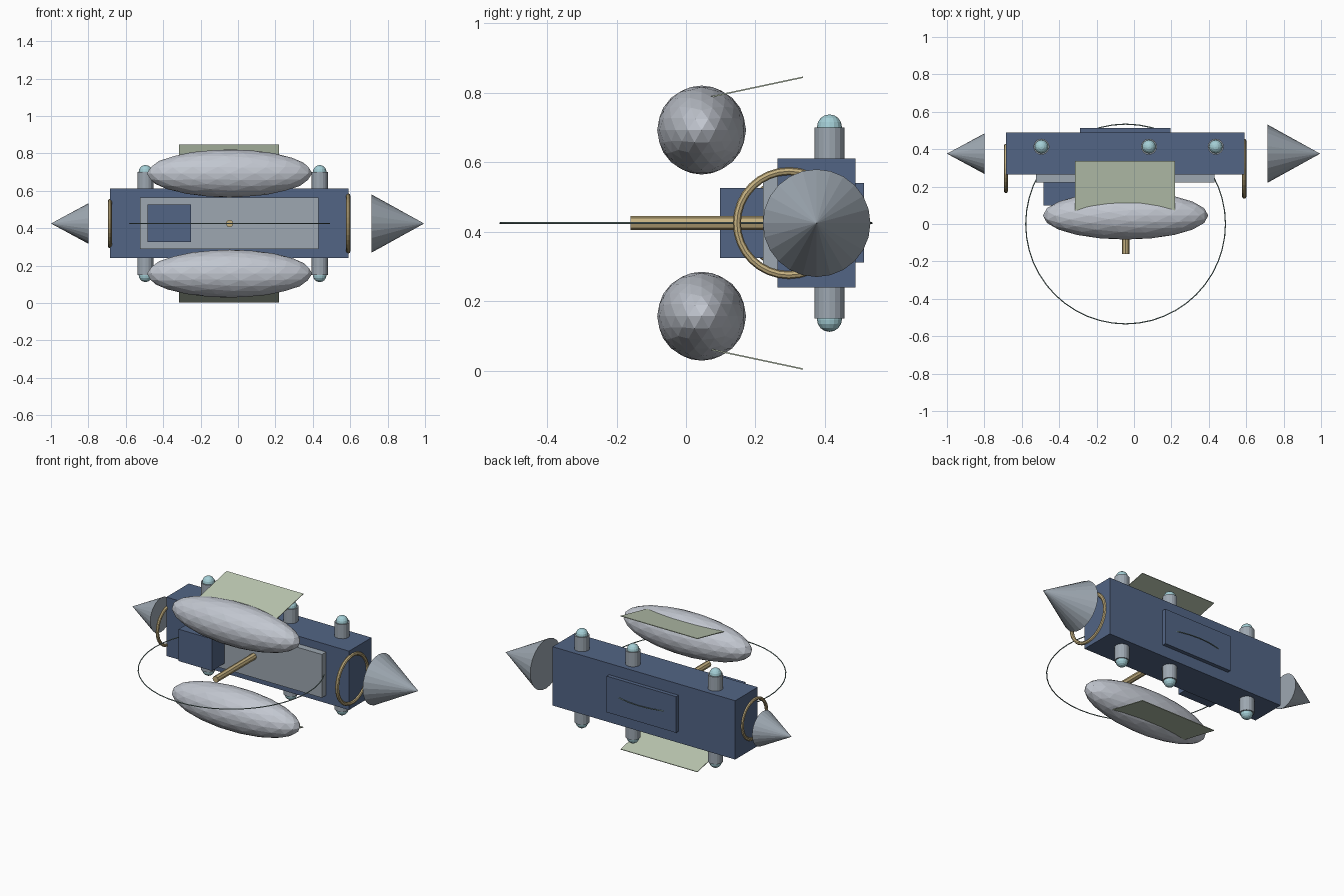
import bpy
import math
from mathutils import Vector

old = bpy.data.objects.get("Cube")
if old:
    bpy.data.objects.remove(old, do_unlink=True)


def material(name, r, g, b):
    m = bpy.data.materials.new(name)
    m.use_nodes = True
    m.diffuse_color = (r, g, b, 1)
    bsdf = next(n for n in m.node_tree.nodes if n.type == 'BSDF_PRINCIPLED')
    bsdf.inputs["Base Color"].default_value = (r, g, b, 1)
    return m


BLUE = material("slate blue", 0.085, 0.13, 0.235)
GREY = material("steel grey", 0.34, 0.39, 0.44)
PALE = material("pale silver", 0.54, 0.57, 0.63)
GOLD = material("soft gold", 0.56, 0.44, 0.22)
CYAN = material("pale cyan", 0.37, 0.62, 0.67)
GREEN = material("pale green", 0.52, 0.60, 0.46)
TEAL = material("dull teal", 0.22, 0.33, 0.31)

MID_X, MID_Z = -0.045, 0.425   # axis through the whole craft
HULL_Y = 0.376


def finish(name, mat):
    ob = bpy.context.object
    ob.name = name
    ob.data.name = name
    ob.data.materials.append(mat)
    return ob


def box(name, mat, low, high):
    low, high = Vector(low), Vector(high)
    bpy.ops.mesh.primitive_cube_add(size=1, location=(low + high) / 2)
    ob = finish(name, mat)
    ob.scale = high - low
    return ob


def rod(name, mat, start, end, r1, r2, sides):
    start, end = Vector(start), Vector(end)
    axis = end - start
    bpy.ops.mesh.primitive_cone_add(
        vertices=sides, radius1=r1, radius2=r2, depth=axis.length,
        location=(start + end) / 2,
        rotation=axis.to_track_quat('Z', 'Y').to_euler())
    return finish(name, mat)


def ring(name, mat, centre, outer, tube, segments, turn=0.0):
    bpy.ops.mesh.primitive_torus_add(
        location=centre, rotation=(0, turn, 0), major_radius=outer - tube,
        minor_radius=tube, major_segments=segments, minor_segments=8)
    return finish(name, mat)


# Hull with its front panel, offset block and back plate
box("hull", BLUE, (-0.685, 0.264, 0.24), (0.59, 0.488, 0.611))
box("front_panel", GREY, (-0.525, 0.222, 0.29), (0.43, 0.30, 0.563))
box("front_block", BLUE, (-0.483, 0.098, 0.325), (-0.25, 0.28, 0.526))
box("back_plate", BLUE, (-0.29, 0.45, 0.312), (0.195, 0.512, 0.54))

# Cones floating off each end, points outward
rod("right_cone", GREY, (-0.80, HULL_Y, MID_Z), (-1, HULL_Y, MID_Z), 0.108, 0, 24)
rod("left_cone", GREY, (0.715, HULL_Y, MID_Z), (0.995, HULL_Y, MID_Z), 0.155, 0, 24)

# Gold hoops on the end faces
ring("right_hoop", GOLD, (-0.685, 0.297, MID_Z), 0.132, 0.010, 32, math.pi / 2)
ring("left_hoop", GOLD, (0.589, 0.296, MID_Z), 0.161, 0.0115, 32, math.pi / 2)

# Forward boom and the large thin halo
rod("front_boom", GOLD, (MID_X, 0.24, MID_Z), (MID_X, -0.16, MID_Z), 0.02, 0.02, 8)
ring("halo", TEAL, (MID_X, 0, MID_Z), 0.537, 0.003, 48)

# Pods, fins and turrets, mirrored above and below the axis
for side, up in (("upper", 1), ("lower", -1)):
    bpy.ops.mesh.primitive_ico_sphere_add(
        subdivisions=3, radius=1, location=(MID_X, 0.045, MID_Z + up * 0.268))
    finish(side + "_pod", PALE).scale = (0.442, 0.128, 0.128)

    fin = box(side + "_fin", GREEN, (-0.315, 0.07, -0.002), (0.22, 0.34, 0.002))
    fin.location.z = MID_Z + up * 0.392
    fin.rotation_euler.x = up * math.radians(12)

    for i, x in enumerate((-0.495, 0.08, 0.437), 1):
        rod(f"{side}_turret_{i}", GREY, (x, 0.413, MID_Z + up * 0.17),
            (x, 0.413, MID_Z + up * 0.275), 0.043, 0.043, 16)
        bpy.ops.mesh.primitive_uv_sphere_add(
            segments=16, ring_count=8, radius=0.036,
            location=(x, 0.413, MID_Z + up * 0.277))
        finish(f"{side}_turret_lamp_{i}", CYAN)
